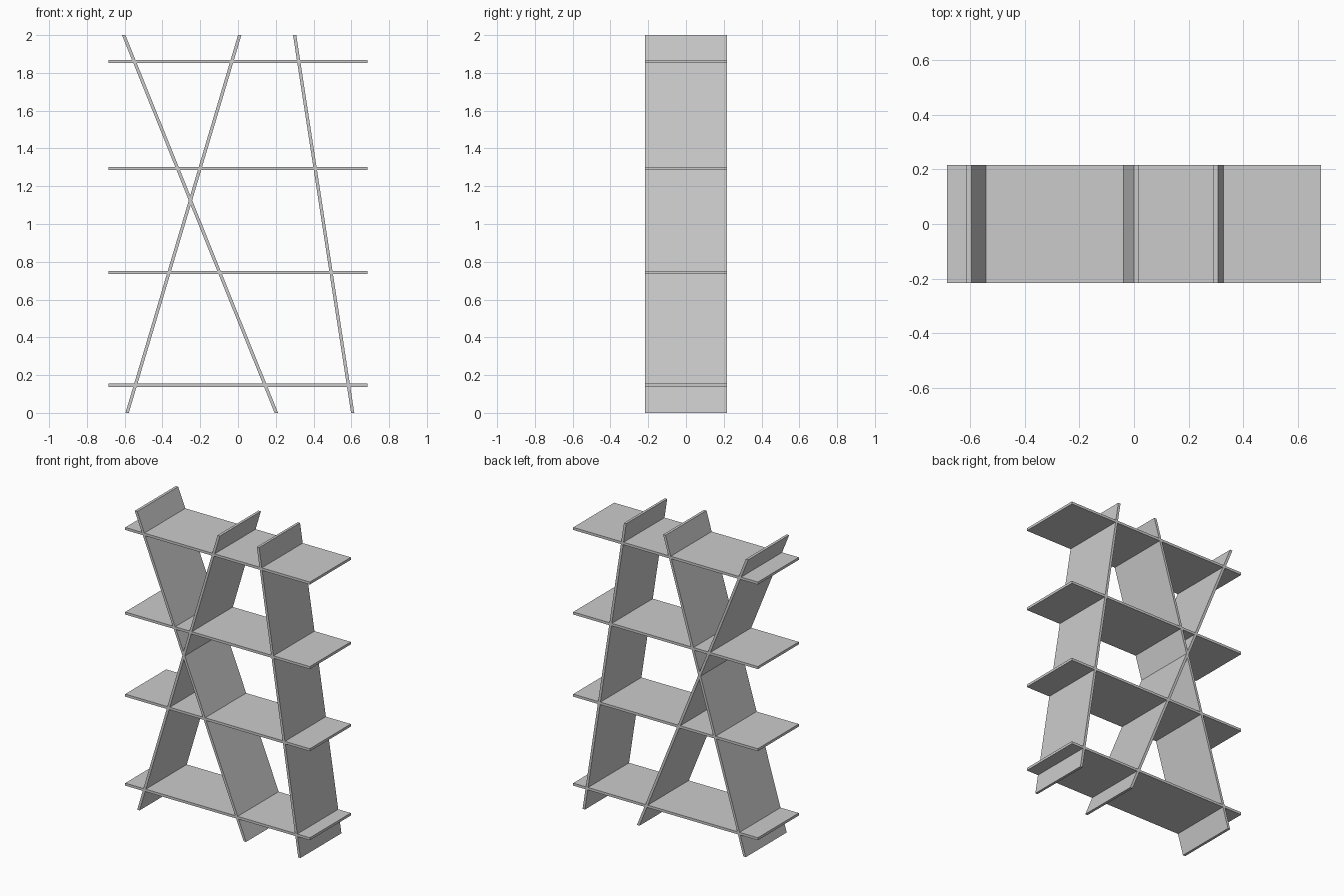
import bpy
import bmesh

HEIGHT = 2.0
DEPTH = 0.434
HALF_WIDTH = 0.685
BOARD = 0.017

cube = bpy.data.objects.get("Cube")
if cube:
    bpy.data.objects.remove(cube, do_unlink=True)


def board(name, outline):
    """Extrude an outline in the x-z plane through the full depth."""
    bm = bmesh.new()
    face = bm.faces.new([bm.verts.new((x, -DEPTH / 2, z)) for x, z in outline])
    result = bmesh.ops.extrude_face_region(bm, geom=[face])
    moved = [v for v in result["geom"] if isinstance(v, bmesh.types.BMVert)]
    bmesh.ops.translate(bm, verts=moved, vec=(0, DEPTH, 0))
    bmesh.ops.recalc_face_normals(bm, faces=bm.faces)
    mesh = bpy.data.meshes.new(name)
    bm.to_mesh(mesh)
    bm.free()
    obj = bpy.data.objects.new(name, mesh)
    bpy.context.collection.objects.link(obj)
    return obj


# Horizontal shelves
h = BOARD / 2
for i, z in enumerate((0.146, 0.743, 1.294, 1.861), 1):
    board(f"shelf_{i}", [(-HALF_WIDTH, z - h), (HALF_WIDTH, z - h),
                         (HALF_WIDTH, z + h), (-HALF_WIDTH, z + h)])

# Leaning uprights, trimmed level at floor and top: name, bottom x, top x
uprights = (
    ("crossing_upright_right_to_left", 0.203, -0.605),
    ("crossing_upright_left_to_right", -0.587, 0.009),
    ("outer_upright", 0.607, 0.300),
)
for name, bottom, top in uprights:
    # Level-cut width of a board of constant thickness
    run = top - bottom
    w = h * (1 + (run / HEIGHT) ** 2) ** 0.5
    board(name, [(bottom - w, 0), (bottom + w, 0),
                 (top + w, HEIGHT), (top - w, HEIGHT)])
